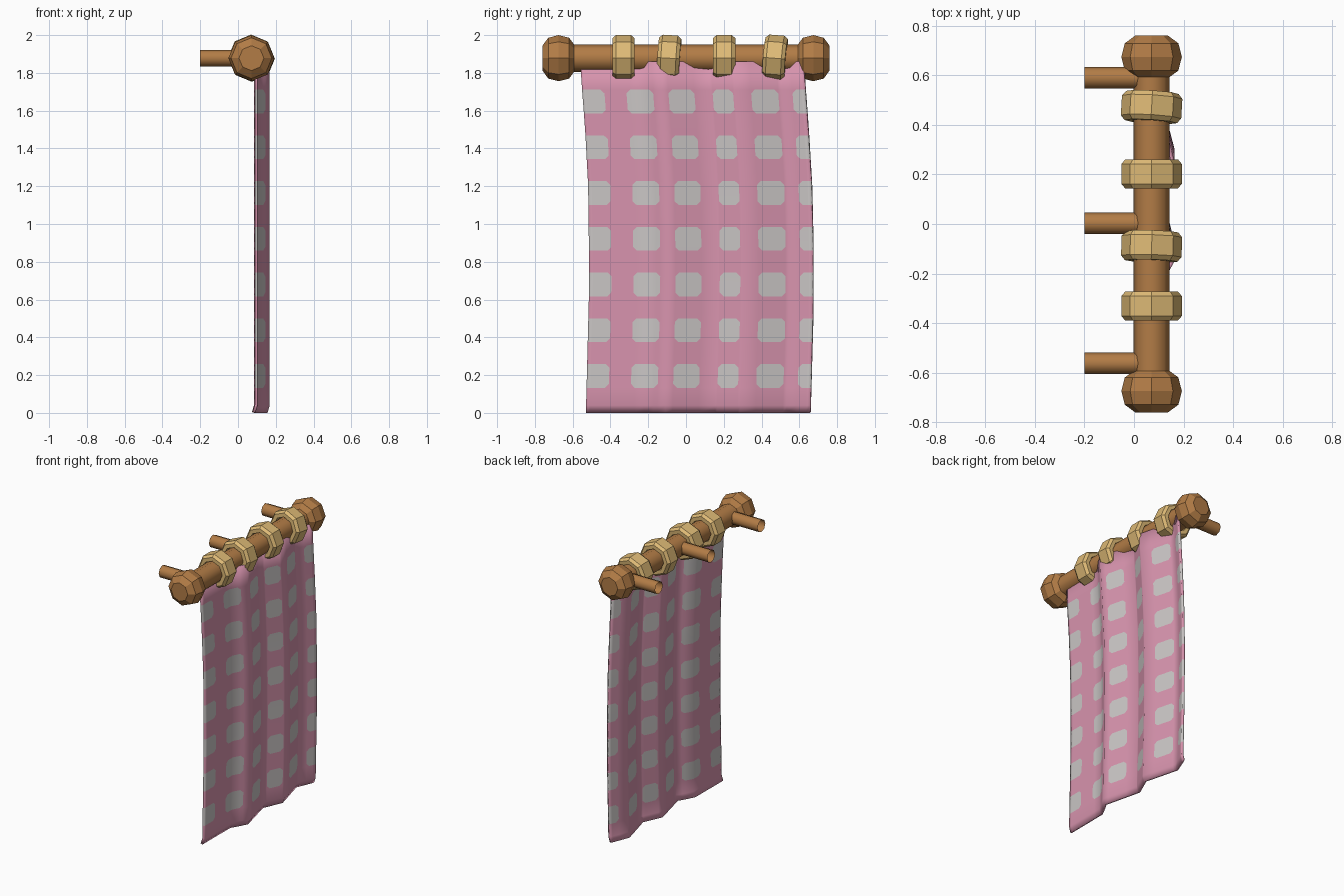
import bpy, bmesh, math

if "Cube" in bpy.data.objects:
    bpy.data.objects.remove(bpy.data.objects["Cube"])

def material(name, srgb):
    lin = [((c / 255 + 0.055) / 1.055) ** 2.4 for c in srgb]
    m = bpy.data.materials.new(name)
    m.diffuse_color = (*lin, 1)
    m.use_nodes = True
    m.node_tree.nodes["Principled BSDF"].inputs["Base Color"].default_value = m.diffuse_color
    return m

WOOD = material("brown wood", (178, 124, 70))
TAN = material("light tan wood", (222, 186, 118))
PINK = material("pink cloth", (216, 148, 174))
GREY = material("pale grey check", (202, 198, 197))

def finish(bm, name, mats, smooth, recalc=True):
    if recalc:
        bmesh.ops.recalc_face_normals(bm, faces=bm.faces)
    me = bpy.data.meshes.new(name)
    bm.to_mesh(me)
    bm.free()
    for m in mats:
        me.materials.append(m)
    for p in me.polygons:
        p.use_smooth = smooth
    ob = bpy.data.objects.new(name, me)
    bpy.context.collection.objects.link(ob)
    return ob

def lathe(name, profile, mat, loc, rot=(0, 0, 0), closed=False, caps=False, smooth=False, n=8):
    """Revolve (y, radius) points around the y axis."""
    bm = bmesh.new()
    rings = [[bm.verts.new((r * math.cos(2 * math.pi * k / n), y, r * math.sin(2 * math.pi * k / n)))
              for k in range(n)] for y, r in profile]
    pairs = list(zip(rings, rings[1:]))
    if closed:
        pairs.append((rings[-1], rings[0]))
    for a, b in pairs:
        for k in range(n):
            bm.faces.new((a[k], a[(k + 1) % n], b[(k + 1) % n], b[k]))
    if caps:
        bm.faces.new(rings[0])
        bm.faces.new(rings[-1])
    ob = finish(bm, name, [mat], smooth)
    ob.location, ob.rotation_euler = loc, rot
    return ob

CX, CZ = 0.071, 1.878

# Rod with end knobs
lathe("rod", [(-0.62, 0.073), (0.62, 0.073)], WOOD, (CX, 0, CZ), smooth=True)
knob = [(-0.086, 0.066), (-0.055, 0.108), (0, 0.122), (0.055, 0.108), (0.086, 0.066)]
for side, y in (("front", -0.674), ("back", 0.674)):
    lathe(side + "_knob", knob, WOOD, (CX, y, CZ), caps=True)

# Wall pegs, open at the wall end
for i, y in enumerate((-0.562, 0.003, 0.59)):
    lathe(f"wall_peg_{i}", [(-0.13, 0.044), (0.13, 0.044)], WOOD, (-0.07, y, CZ),
          rot=(0, 0, math.pi / 2), smooth=True)

# Curtain rings, two of them slightly tilted
band = [(-0.059, 0.078), (-0.059, 0.106), (-0.04, 0.122), (0.04, 0.122), (0.059, 0.106), (0.059, 0.078)]
for i, (y, tx, tz) in enumerate(((-0.331, 0, 0), (-0.09, -0.06, -0.03), (0.202, 0, 0), (0.472, -0.08, -0.06))):
    lathe(f"curtain_ring_{i}", band, TAN, (CX, y, CZ), rot=(tx, 0, tz), closed=True)

# Pleated curtain with grey checks
def interp(pts, t):
    for (a, va), (b, vb) in zip(pts, pts[1:]):
        if t <= b:
            return va + (vb - va) * max(0, (t - a) / (b - a))
    return pts[-1][1]

Y0, Y1, TOP, C = -0.53, 0.655, 1.86, 0.02
FOLD = [(Y0, 0.104), (-0.223, 0.106), (-0.11, 0.168), (0.15, 0.104), (0.285, 0.164), (0.53, 0.1), (Y1, 0.152)]
LEFT = [(0, 0), (0.7, 0.018), (1.2, 0.012), (1.5, -0.004), (1.81, -0.028), (TOP, -0.03)]
RIGHT = [(0, 0), (0.5, 0.014), (0.9, 0.015), (1.2, 0.008), (1.5, -0.01), (1.81, -0.033), (TOP, -0.036)]
COLS = [(Y0, -0.412), (-0.295, -0.153), (-0.072, 0.066), (0.163, 0.272), (0.368, 0.512), (0.588, Y1)]
ROWS = [(0.196 + 0.242 * k - 0.063, 0.196 + 0.242 * k + 0.063) for k in range(7)]

def lines(spans, extra):
    vals = set(round(v, 4) for v in extra)
    for a, b in spans:
        vals |= {round(v, 4) for v in (a, a + C, b - C, b)}
    return sorted(vals)

ys = lines(COLS, [p[0] for p in FOLD])
zs = lines(ROWS, (0, 0.04, TOP))

def span_of(spans, lo, hi):
    """0 outside, 1 inside, 2 at the start of a check, 3 at its end."""
    m = (lo + hi) / 2
    for a, b in spans:
        if a < m < b:
            if m < a + C and a != Y0:
                return 2
            if m > b - C and b != Y1:
                return 3
            return 1
    return 0

bm = bmesh.new()
grid = []
for y in ys:
    t = (y - Y0) / (Y1 - Y0)
    grid.append([bm.verts.new((interp(FOLD, y) - (0.012 if z == 0 else 0),
                               y + (1 - t) * interp(LEFT, z) + t * interp(RIGHT, z), z)) for z in zs])
for i in range(len(ys) - 1):
    cy = span_of(COLS, ys[i], ys[i + 1])
    for j in range(len(zs) - 1):
        cz = span_of(ROWS, zs[j], zs[j + 1])
        q = [grid[i][j], grid[i + 1][j], grid[i + 1][j + 1], grid[i][j + 1]]
        if cy > 1 and cz > 1:
            # rounded corner: the outermost triangle stays pink
            k = {(2, 2): 0, (3, 2): 1, (3, 3): 2, (2, 3): 3}[(cy, cz)]
            q = q[k:] + q[:k]
            bm.faces.new((q[0], q[1], q[3])).material_index = 0
            bm.faces.new((q[1], q[2], q[3])).material_index = 1
        else:
            bm.faces.new(q).material_index = 1 if cy and cz else 0
curtain = finish(bm, "curtain", [PINK, GREY], True, recalc=False)
thick = curtain.modifiers.new("thickness", 'SOLIDIFY')
thick.thickness = 0.015
thick.offset = -1
